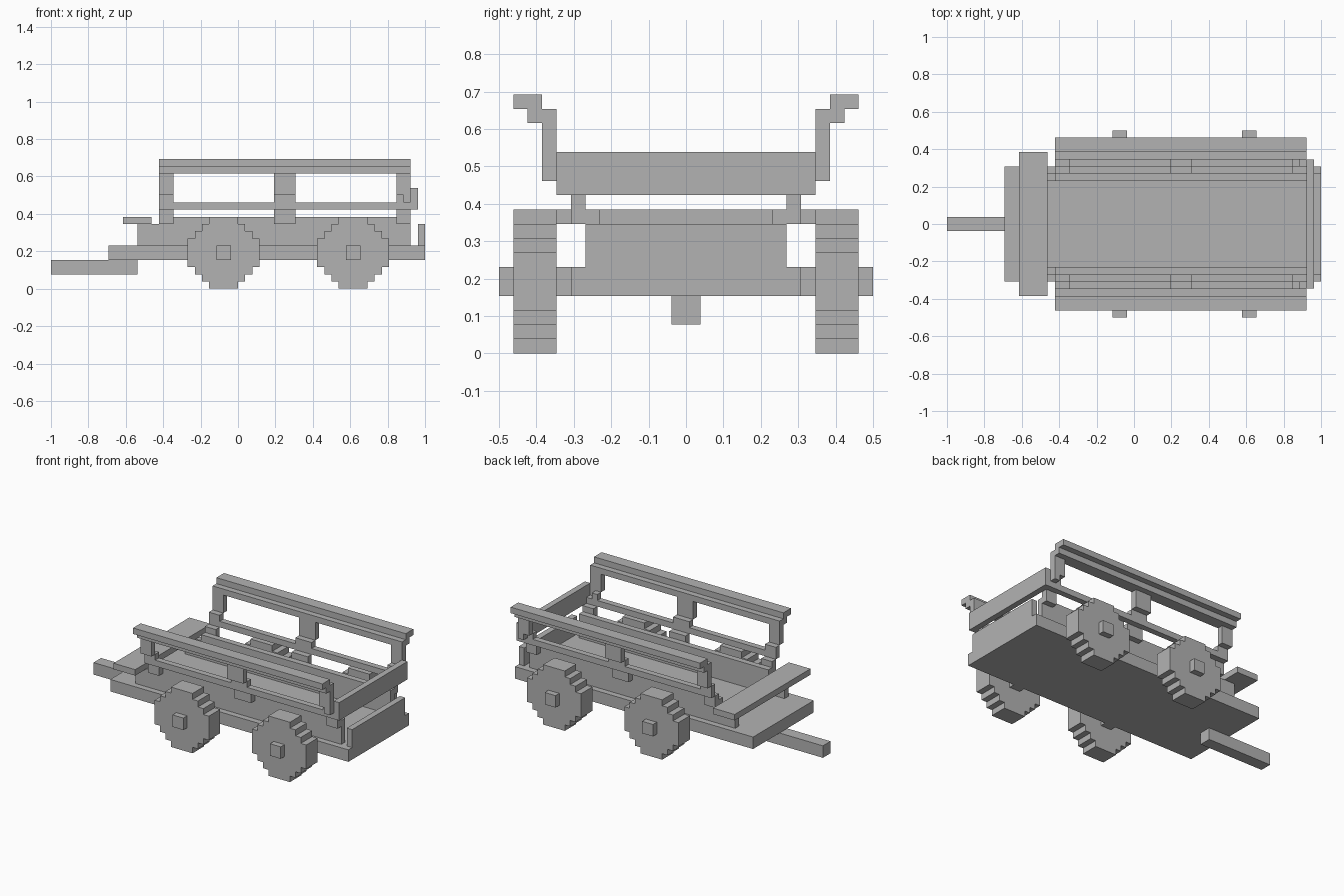
import bpy
import bmesh

U = 1 / 26  # block size

old = bpy.data.objects.get("Cube")
if old:
    bpy.data.objects.remove(old, do_unlink=True)

grey = bpy.data.materials.new("plain grey")
grey.use_nodes = True
colour = (0.45, 0.45, 0.45, 1)
grey.diffuse_color = colour
grey.node_tree.nodes["Principled BSDF"].inputs["Base Color"].default_value = colour


def finish(name, bm):
    bmesh.ops.recalc_face_normals(bm, faces=bm.faces)
    mesh = bpy.data.meshes.new(name)
    bm.to_mesh(mesh)
    bm.free()
    mesh.materials.append(grey)
    obj = bpy.data.objects.new(name, mesh)
    bpy.context.collection.objects.link(obj)
    return obj


def prism(name, profile, y0, y1):
    """Extrude an x-z outline, given in blocks, from y0 to y1."""
    bm = bmesh.new()
    face = bm.faces.new([bm.verts.new((x * U, y0 * U, z * U)) for x, z in profile])
    ext = bmesh.ops.extrude_face_region(bm, geom=[face])
    moved = [g for g in ext["geom"] if isinstance(g, bmesh.types.BMVert)]
    bmesh.ops.translate(bm, verts=moved, vec=(0, (y1 - y0) * U, 0))
    return finish(name, bm)


def box(name, x, y, z):
    return prism(name, [(x[0], z[0]), (x[1], z[0]), (x[1], z[1]), (x[0], z[1])], *y)


def pair(name, x, y, z):
    """The same beam on both sides of the cart."""
    box("left_side_" + name, x, y, z)
    box("right_side_" + name, x, (-y[1], -y[0]), z)


# Base, drawbar, seat and tail
box("floor", (-18, 26), (-8, 8), (4, 6))
box("drawbar", (-26, -14), (-1, 1), (2, 4))
box("seat_board", (-16, -12), (-10, 10), (9, 10))
box("tailgate", (25, 26), (-7, 7), (6, 9))
box("rear_crossbar", (24, 25), (-9, 9), (11, 14))

# Side walls and flared rails
pair("wall", (-14, 24), (6, 7), (6, 9))
rack = (-11, 24)
pair("wall_cap", rack, (6, 7), (9, 10))
pair("middle_rail", rack, (8, 9), (11, 12))
pair("upper_rail", rack, (9, 11), (16, 17))
pair("top_rail", rack, (10, 12), (17, 18))

# Stepped posts leaning outwards
for label, x0, x1 in (("front", -11, -9), ("middle", 5, 8), ("rear", 22, 24)):
    step_end = x1 - 1 if label == "rear" else x1
    pair(label + "_post_foot", (x0, x1), (7, 8), (9, 11))
    pair(label + "_post_step", (x0, step_end), (8, 9), (11, 13))
    pair(label + "_post", (x0, x1), (9, 10), (13, 16))
pair("rear_post_heel", (23, 24), (9, 10), (12, 13))

# Wheels with a stepped rim, and axles
quarter = [(2, 5), (2, 4), (3, 4), (3, 3), (4, 3), (4, 2), (5, 2)]
rim = quarter + [(x, -z) for x, z in reversed(quarter)]
rim += [(-x, z) for x, z in reversed(rim)]
for label, cx in (("front", -2), ("rear", 16)):
    outline = [(cx + x, 5 + z) for x, z in rim]
    prism(label + "_wheel_left", outline, 9, 12)
    prism(label + "_wheel_right", outline, -12, -9)
    for side, s in (("left", 1), ("right", -1)):
        box(label + "_axle_" + side, (cx - 1, cx + 1), sorted((s * 8, s * 13)), (4, 6))
